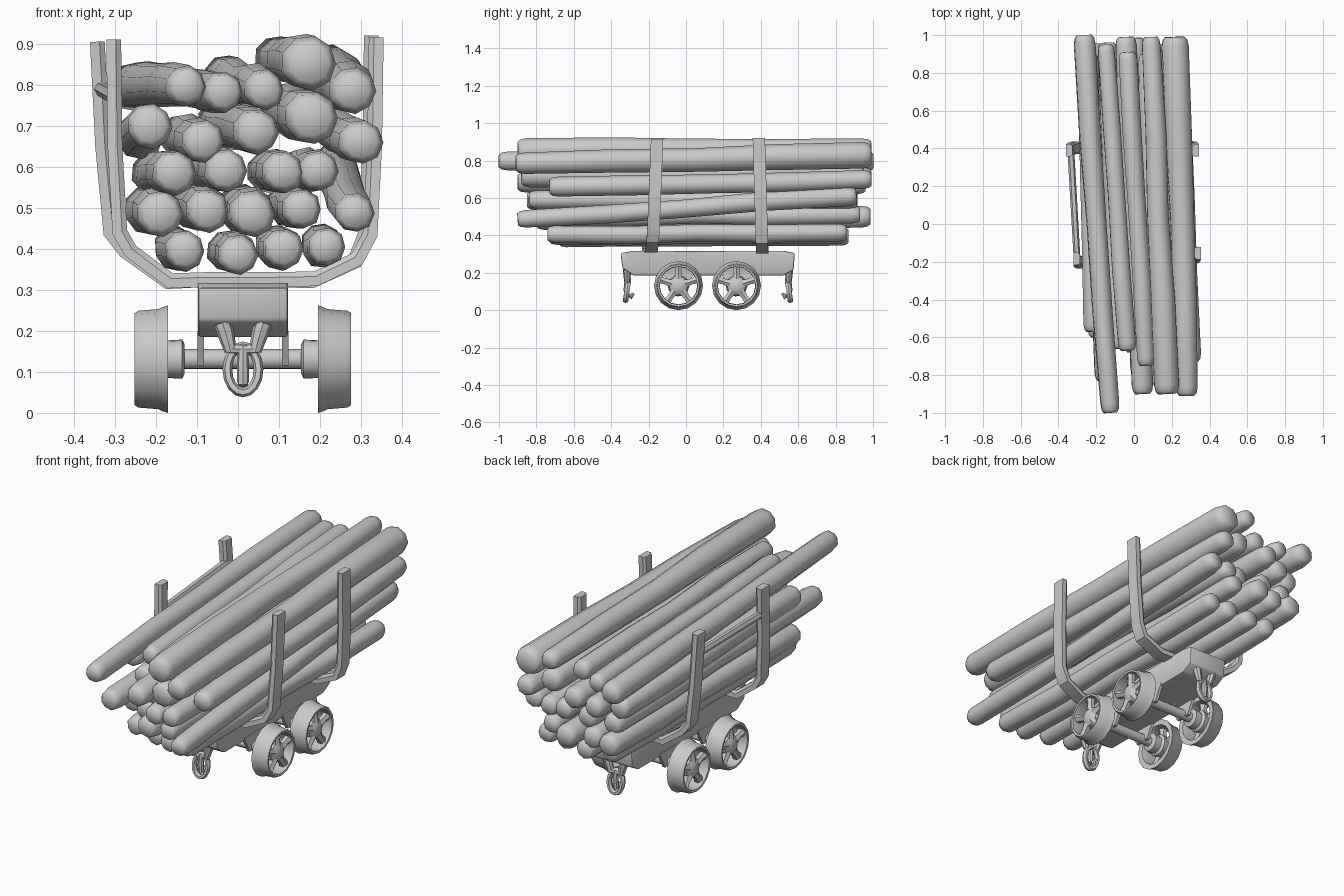
import bpy, bmesh, math, random
from mathutils import Vector

if "Cube" in bpy.data.objects:
    bpy.data.objects.remove(bpy.data.objects["Cube"])

random.seed(4)
CX = 0.012                      # chassis centre line


def finish(name, bm, angle=40):
    bmesh.ops.recalc_face_normals(bm, faces=bm.faces)
    me = bpy.data.meshes.new(name)
    bm.to_mesh(me)
    bm.free()
    ob = bpy.data.objects.new(name, me)
    bpy.context.collection.objects.link(ob)
    bpy.ops.object.select_all(action='DESELECT')
    ob.select_set(True)
    bpy.context.view_layer.objects.active = ob
    bpy.ops.object.shade_smooth_by_angle(angle=math.radians(angle))
    return ob


def bridge(bm, rings, closed=False):
    n = len(rings[0])
    pairs = list(zip(rings, rings[1:])) + ([(rings[-1], rings[0])] if closed else [])
    for a, b in pairs:
        for i in range(n):
            j = (i + 1) % n
            bm.faces.new((a[i], a[j], b[j], b[i]))
    if not closed:
        bm.faces.new(rings[0][::-1])
        bm.faces.new(rings[-1])


def tube(bm, pts, radii, sides=8, wobble=0.0):
    pts = [Vector(p) for p in pts]
    up = Vector((0.03, 0.1, 1)) if abs((pts[-1] - pts[0]).normalized().z) < 0.8 else Vector((0, 1, 0))
    bump = [1 + random.uniform(-wobble, wobble) for _ in range(sides)]
    rings = []
    for k, p in enumerate(pts):
        d = (pts[min(k + 1, len(pts) - 1)] - pts[max(k - 1, 0)]).normalized()
        u = d.cross(up).normalized()
        v = u.cross(d)
        rings.append([bm.verts.new(p + radii[k] * bump[i] * (
            u * math.cos(math.tau * i / sides) + v * math.sin(math.tau * i / sides)))
            for i in range(sides)])
    bridge(bm, rings)


def log(fx, fz, fr, fy, bx, bz, br, by):
    f, b = Vector((fx, fy, fz)), Vector((bx, by, bz))
    pts, radii = [], []
    for t, s in ((0, .7), (.008, .9), (.025, 1), (.27, 1.03), (.5, .98), (.73, 1.03), (.975, 1), (.992, .9), (1, .7)):
        jit = 0.006 if 0.1 < t < 0.9 else 0
        pts.append(f.lerp(b, t) + Vector((random.uniform(-jit, jit), 0, random.uniform(-jit, jit))))
        radii.append(s * (fr + (br - fr) * t))
    bm = bmesh.new()
    tube(bm, pts, radii, 9, 0.04)
    finish("log", bm, 60)


# lower log rows: (x, z, radius, front y), each row with its own drift to the back
low_rows = [
    ((-.02, .01, .88), [(-.13, .395, .049, -.66), (0, .385, .05, -.68), (.11, .40, .05, -.73), (.215, .405, .048, -.74)]),
    ((-.035, .015, .97), [(-.19, .485, .056, -.60), (-.075, .492, .054, -.66), (.035, .485, .058, -.80), (.155, .497, .049, -.80)]),
    ((-.045, .0, .93), [(-.155, .585, .054, -.83), (-.03, .592, .053, -.67), (.11, .587, .052, -.85), (.195, .59, .05, -.84)]),
]
for (dx, dz, by), row in low_rows:
    for x, z, r, fy in row:
        log(x, z, r, fy, x + dx + random.uniform(-.01, .01), z + dz, r * 1.02, by + random.uniform(-.04, .02))

# upper logs: front x, z, radius, y then back x, z, radius, y
upper = [
    (.285, .485, .048, -.90, .235, .61, .053, .91),
    (-.215, .70, .055, -.57, -.245, .675, .055, .90),
    (-.085, .662, .052, -.66, -.14, .675, .053, .96),
    (.045, .685, .057, -.90, -.045, .71, .057, .99),
    (.18, .72, .066, -.88, .11, .745, .06, .95),
    (.30, .66, .055, -.73, .225, .70, .052, .99),
    (-.125, .797, .05, -1.0, -.265, .795, .058, 1.0),
    (-.035, .782, .05, -.67, -.15, .80, .046, .95),
    (.065, .787, .05, -.75, -.035, .82, .052, .91),
    (.175, .852, .068, -.90, .09, .868, .05, .99),
    (.28, .785, .058, -.91, .215, .83, .073, .99),
]
for spec in upper:
    log(*spec)


# U-shaped bunks with stakes: flat bar swept along a path in x-z
def bunk(name, path, y_left, y_right, lean, width=.066, thick=.036):
    bm = bmesh.new()
    rings = []
    for k, (x, z) in enumerate(path):
        p = Vector((x, z))
        d0 = (p - Vector(path[k - 1])).normalized() if k else None
        d1 = (Vector(path[k + 1]) - p).normalized() if k < len(path) - 1 else None
        d0, d1 = d0 or d1, d1 or d0
        d = (d0 + d1).normalized()
        n = Vector((-d.y, d.x)) * thick / 2 / max(d.dot(d1), .5)
        t = (x - path[0][0]) / (path[-1][0] - path[0][0])
        y = y_left + (y_right - y_left) * t + lean * (z - .4)
        rings.append([bm.verts.new((x + s * n.x, y + w * width / 2, z + s * n.y))
                      for s, w in ((1, -.7), (1, .7), (.3, 1), (-1, 1), (-1, -1), (.3, -1))])
    bridge(bm, rings)
    finish(name, bm, 35)


bunk("front_bunk", [(-.303, .91), (-.30, .65), (-.288, .44), (-.262, .395), (-.165, .322), (-.08, .325),
                    (.08, .325), (.19, .327), (.29, .375), (.322, .435), (.333, .65), (.337, .915)], -.205, -.175, .04)
bunk("rear_bunk", [(-.343, .905), (-.33, .65), (-.31, .44), (-.275, .395), (-.17, .32), (-.08, .325),
                   (.08, .325), (.18, .322), (.285, .37), (.31, .435), (.322, .65), (.325, .92)], .405, .405, -.03)

# short rail tying the left stakes
bm = bmesh.new()
tube(bm, [(-.30, -.21, .77), (-.335, .40, .79)], [.018, .018], 6)
finish("stake_rail", bm)


def slab(name, profile, x0, x1, bevel=0.0):
    bm = bmesh.new()
    bridge(bm, [[bm.verts.new((x, y, z)) for y, z in profile] for x in (x0, x1)])
    if bevel:
        bmesh.ops.bevel(bm, geom=bm.edges[:], offset=bevel, segments=2, affect='EDGES', profile=.5)
    finish(name, bm, 35)


# chassis box
slab("chassis", [(-.35, .305), (-.34, .225), (-.28, .185), (.52, .185), (.575, .215), (.582, .305), (.52, .317), (-.28, .317)],
     CX - .11, CX + .11, .008)


def lathe(bm, profile, side, y, z, sides=16):
    rings = []
    for k in range(sides):
        a = math.tau * k / sides
        rings.append([bm.verts.new((CX + side * x, y + r * math.cos(a), z + r * math.sin(a))) for x, r in profile])
    bridge(bm, rings, True)


AXLE_Z = .131
for y in (-.04, .27):
    # axle and its guards
    bm = bmesh.new()
    tube(bm, [(CX - .2, y, AXLE_Z), (CX + .2, y, AXLE_Z)], [.025, .025], 10)
    finish("axle", bm)
    for side in (-1, 1):
        xs = CX + side * .103
        slab("axle_guard", [(y - .085, .20), (y - .04, .115), (y + .04, .115), (y + .085, .20)], xs - .008, xs + .008)
        # flanged rim
        bm = bmesh.new()
        lathe(bm, [(.183, .131), (.196, .127), (.206, .122), (.255, .118), (.264, .112), (.262, .102), (.2, .10), (.184, .104)],
              side, y, AXLE_Z)
        finish("wheel_rim", bm)
        # stepped hub, drawn as rings along the axle
        bm = bmesh.new()
        tube(bm, [(CX + side * x, y, AXLE_Z) for x in (.142, .148, .185, .195, .24, .256)],
             [.036, .048, .046, .058, .05, .03], 12)
        finish("wheel_hub", bm)
        # five spokes
        bm = bmesh.new()
        for k in range(5):
            a = math.tau * k / 5 + math.pi / 2
            c, s = math.cos(a), math.sin(a)
            tube(bm, [(CX + side * .232, y + r * c, AXLE_Z + r * s) for r in (.035, .075, .106)], [.024, .018, .024], 6)
        finish("wheel_spokes", bm)

# couplings at both ends: bracket arms, hanging link and hook
for y, out in ((-.315, -1), (.55, 1)):
    bm = bmesh.new()
    for s in (-1, 1):
        tube(bm, [(CX + s * .05, y, .22), (CX + s * .042, y, .195), (CX + s * .03, y, .15)], [.022, .021, .015], 8)
    tube(bm, [(CX - .035, y, .155), (CX + .035, y, .155)], [.013, .013], 8)
    finish("coupling_bracket", bm)
    # link loop
    bm = bmesh.new()
    rings = []
    for k in range(16):
        a = math.tau * k / 16
        d = Vector((math.cos(a), 0, math.sin(a)))
        centre = Vector((CX + .038 * d.x, y + out * -.008 * d.z, .106 + .056 * d.z))
        rings.append([bm.verts.new(centre + d * .012 * math.cos(b) + Vector((0, .016, 0)) * math.sin(b))
                      for b in (math.tau * j / 6 for j in range(6))])
    bridge(bm, rings, True)
    finish("coupling_link", bm)
    # hook
    bm = bmesh.new()
    tube(bm, [(CX, y, .165), (CX, y + out * .004, .11), (CX, y, .075), (CX, y - out * .018, .068), (CX, y - out * .035, .09)],
         [.013, .015, .015, .013, .007], 8)
    finish("coupling_hook", bm)
